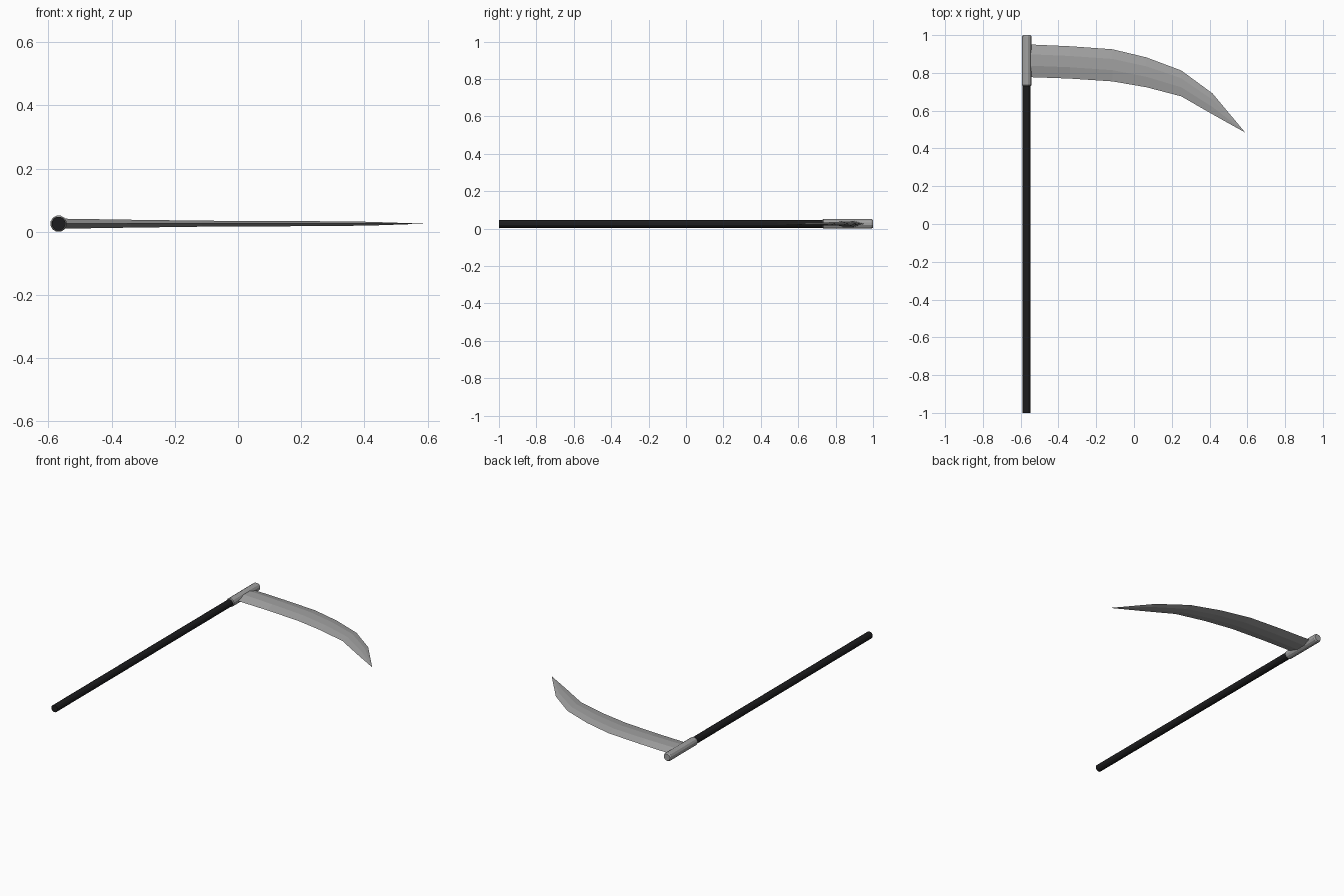
import bpy, bmesh, math
from mathutils import Vector

if "Cube" in bpy.data.objects:
    bpy.data.objects.remove(bpy.data.objects["Cube"])

AX, AZ = -0.568, 0.0255   # pole axis


def material(name, rgb):
    m = bpy.data.materials.new(name)
    m.diffuse_color = (*rgb, 1)
    m.use_nodes = True
    m.node_tree.nodes["Principled BSDF"].inputs["Base Color"].default_value = m.diffuse_color
    return m


BLACK = material("black wood", (0.012, 0.012, 0.013))
STEEL = material("grey steel", (0.36, 0.36, 0.36))


def loft(name, rings, mat):
    """Bridge equal-sized rings of points and cap both ends."""
    bm = bmesh.new()
    loops = [[bm.verts.new(p) for p in ring] for ring in rings]
    n = len(loops[0])
    for a, b in zip(loops, loops[1:]):
        for i in range(n):
            j = (i + 1) % n
            bm.faces.new((a[i], a[j], b[j], b[i]))
    bm.faces.new(loops[0])
    bm.faces.new(loops[-1])
    bmesh.ops.remove_doubles(bm, verts=bm.verts, dist=1e-5)
    bmesh.ops.recalc_face_normals(bm, faces=bm.faces)
    me = bpy.data.meshes.new(name)
    bm.to_mesh(me)
    bm.free()
    me.materials.append(mat)
    ob = bpy.data.objects.new(name, me)
    bpy.context.collection.objects.link(ob)
    return ob


def circle(y, r, sides=12):
    return [Vector((AX + r * math.cos(2 * math.pi * (i + .5) / sides), y,
                    AZ + r * math.sin(2 * math.pi * (i + .5) / sides)))
            for i in range(sides)]


# Long pole
loft("pole", [circle(-1.0, 0.022), circle(0.75, 0.022)], BLACK)

# Metal sleeve with chamfered ends
loft("sleeve", [circle(0.73, 0.0225), circle(0.735, 0.0262),
                circle(0.992, 0.0262), circle(1.0, 0.021)], STEEL)

# Curved blade: x, back edge y, cutting edge y, half thickness
STATIONS = [(-0.565, 0.951, 0.778, 0.0160), (-0.34, 0.941, 0.770, 0.0125),
            (-0.114, 0.925, 0.755, 0.0095), (0.066, 0.882, 0.724, 0.0085),
            (0.25, 0.813, 0.676, 0.0078), (0.415, 0.692, 0.581, 0.0060),
            (0.576, 0.492, 0.488, 0.0006), ]


def blade_section(x, back, edge, t):
    def at(f):
        return back + (edge - back) * f
    return [Vector((x, at(f), AZ + s * t)) for f, s in
            ((0, 0), (.3, 1), (.65, 1), (1, 0), (.65, -1), (.3, -1))]


rings = [blade_section(*s) for s in STATIONS]
rings[-1] = [Vector((0.588, 0.485, AZ + dz * 1e-4)) for dz in (0, 1, 1, 0, -1, -1)]
for i, p in enumerate(rings[-1]):
    p.y += (0, 0, -2e-4, -4e-4, -2e-4, 0)[i]
loft("blade", rings, STEEL)
